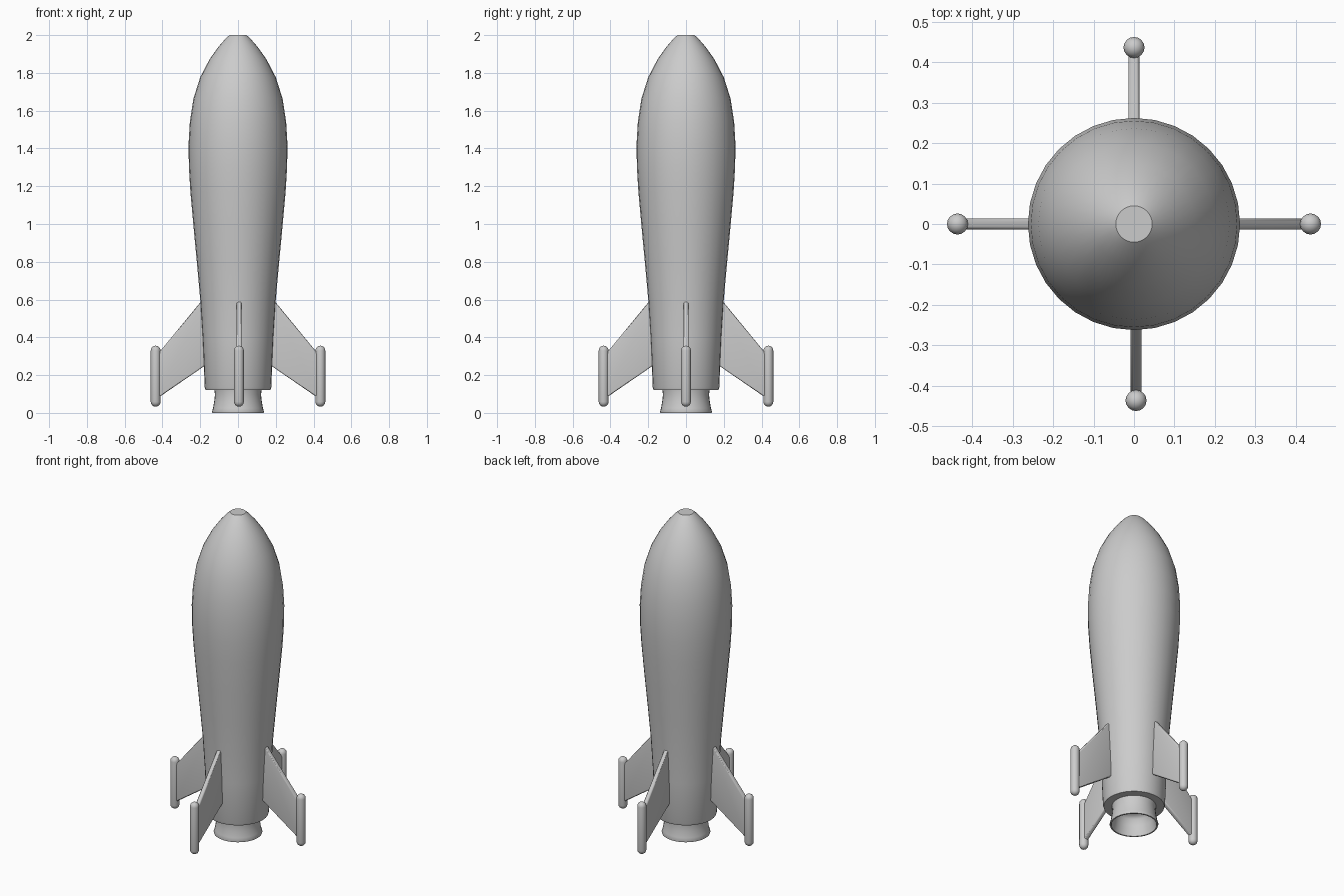
import bpy, bmesh, math
from mathutils import Matrix, Vector

if "Cube" in bpy.data.objects:
    bpy.data.objects.remove(bpy.data.objects["Cube"])


def finish(bm, name, angle=35):
    bmesh.ops.recalc_face_normals(bm, faces=bm.faces)
    mesh = bpy.data.meshes.new(name)
    bm.to_mesh(mesh)
    bm.free()
    obj = bpy.data.objects.new(name, mesh)
    bpy.context.collection.objects.link(obj)
    bpy.ops.object.select_all(action='DESELECT')
    obj.select_set(True)
    bpy.context.view_layer.objects.active = obj
    bpy.ops.object.shade_smooth_by_angle(angle=math.radians(angle))
    return obj


def lathe(name, profile, sides, matrix=Matrix(), angle=35):
    """Revolve (radius, z) points around z."""
    bm = bmesh.new()
    verts = [bm.verts.new((r, 0, z)) for r, z in profile]
    edges = [bm.edges.new(pair) for pair in zip(verts, verts[1:])]
    bmesh.ops.spin(bm, geom=verts + edges, axis=(0, 0, 1), cent=(0, 0, 0),
                   steps=sides, angle=math.tau, use_duplicate=False)
    bmesh.ops.remove_doubles(bm, verts=bm.verts, dist=1e-5)
    bmesh.ops.transform(bm, matrix=matrix, verts=bm.verts)
    return finish(bm, name, angle)


def fin(name, matrix):
    """Swept plate with rounded edges."""
    outline = [(0.175, 0.615), (0.43, 0.305), (0.43, 0.075), (0.175, 0.25)]
    t = 0.014
    bm = bmesh.new()
    face = bm.faces.new([bm.verts.new((x, -t, z)) for x, z in outline])
    ext = bmesh.ops.extrude_face_region(bm, geom=[face])
    moved = [g for g in ext['geom'] if isinstance(g, bmesh.types.BMVert)]
    bmesh.ops.translate(bm, verts=moved, vec=(0, 2 * t, 0))
    long_edges = [e for e in bm.edges
                  if abs(e.verts[0].co.y - e.verts[1].co.y) < 1e-6]
    bmesh.ops.bevel(bm, geom=long_edges, offset=0.008, segments=3,
                    profile=0.5, affect='EDGES')
    bmesh.ops.transform(bm, matrix=matrix, verts=bm.verts)
    return finish(bm, name)


# Hull, open to the nozzle at its underside
lathe("hull", [
    (0, 2.0), (0.045, 2.0), (0.065, 1.982), (0.102, 1.94), (0.15, 1.873),
    (0.2, 1.777), (0.236, 1.664), (0.255, 1.54), (0.262, 1.42), (0.26, 1.3),
    (0.252, 1.17), (0.235, 0.98), (0.217, 0.79), (0.2, 0.6), (0.187, 0.39),
    (0.176, 0.135), (0.172, 0.122), (0.12, 0.122)], 32)

# Flared hollow nozzle
lathe("nozzle", [
    (0.125, 0.122), (0.122, 0.095), (0.126, 0.06), (0.132, 0.025),
    (0.138, 0.006), (0.136, 0.0), (0.128, 0.0), (0.122, 0.025),
    (0.115, 0.06), (0.108, 0.1), (0.09, 0.118), (0, 0.122)], 32, angle=50)

# Capsule outline for the fin tips
R, LOW, HIGH = 0.026, 0.033, 0.356
arc = [(R * math.cos(a), R * math.sin(a))
       for a in (math.radians(d) for d in (0, 22.5, 45, 67.5, 90))]
capsule = ([(r, LOW + R - s) for r, s in reversed(arc)]
           + [(r, HIGH - R + s) for r, s in arc])
capsule[0], capsule[-1] = (0, LOW), (0, HIGH)

# Four fins with tip pods
for i, side in enumerate(("right", "back", "left", "front")):
    turn = Matrix.Rotation(i * math.pi / 2, 4, 'Z')
    if side == "front":
        turn = Matrix.Translation(Vector((0.005, 0, 0))) @ turn
    fin(side + "_fin", turn)
    lathe(side + "_fin_pod", capsule, 16,
          turn @ Matrix.Translation(Vector((0.436, 0, 0))))
